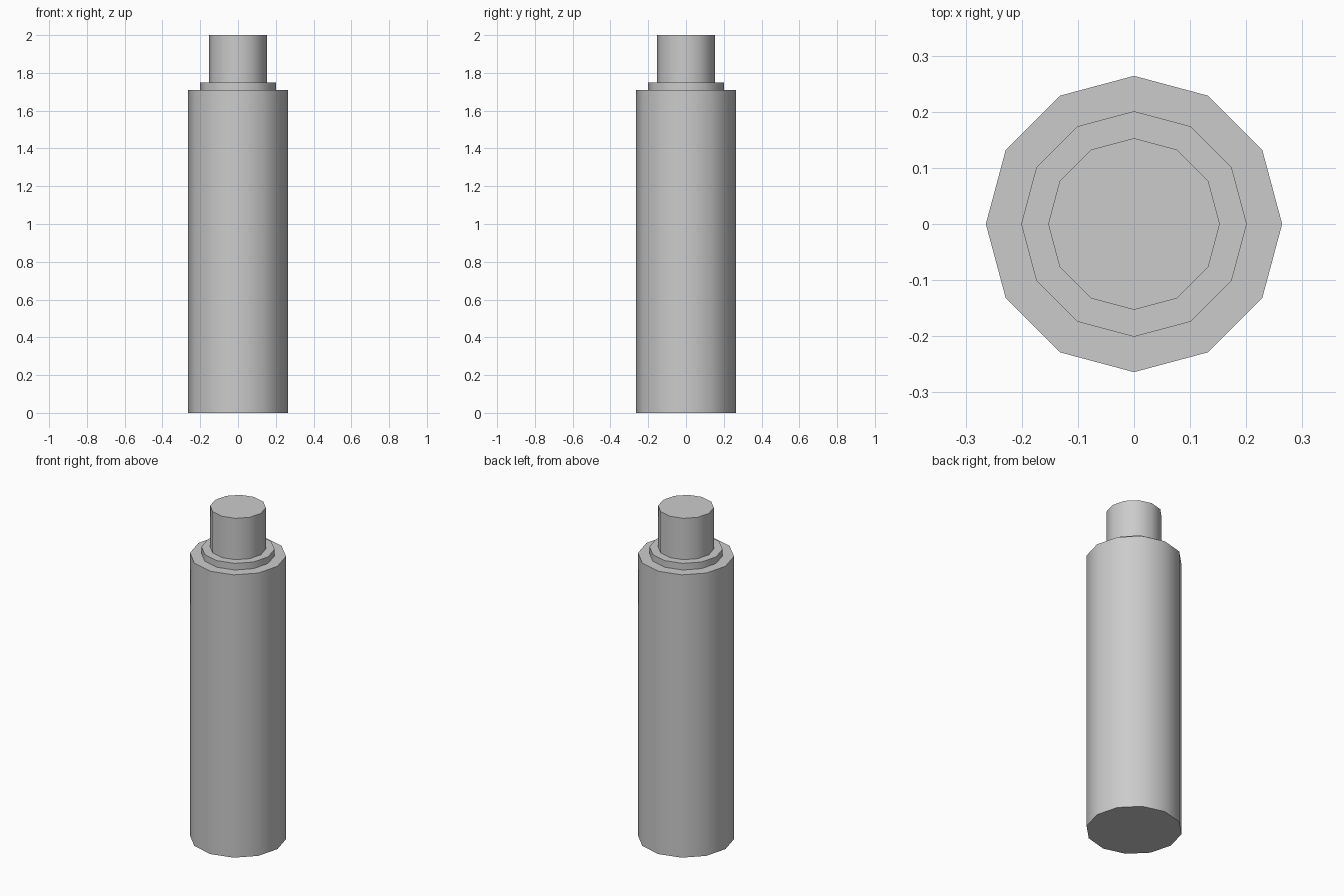
import bpy
import math

cube = bpy.data.objects.get("Cube")
if cube:
    bpy.data.objects.remove(cube, do_unlink=True)

# Single plain grey finish
grey = bpy.data.materials.new("plain_grey")
grey.use_nodes = True
colour = (0.6, 0.6, 0.6, 1)
grey.diffuse_color = colour
grey.node_tree.nodes["Principled BSDF"].inputs["Base Color"].default_value = colour


def cylinder(name, radius, bottom, top):
    """Twelve-sided cylinder with smooth sides and crisp rims."""
    bpy.ops.mesh.primitive_cylinder_add(
        vertices=12, radius=radius, depth=top - bottom,
        location=(0, 0, (bottom + top) / 2))
    obj = bpy.context.object
    obj.name = name
    obj.data.materials.append(grey)
    bpy.ops.object.shade_smooth_by_angle(angle=math.radians(40))
    return obj


# Body, shoulder ring and neck, stacked bottom to top
cylinder("body", 0.264, 0, 1.71)
cylinder("shoulder_ring", 0.201, 1.71, 1.75)
cylinder("neck", 0.153, 1.75, 2)
